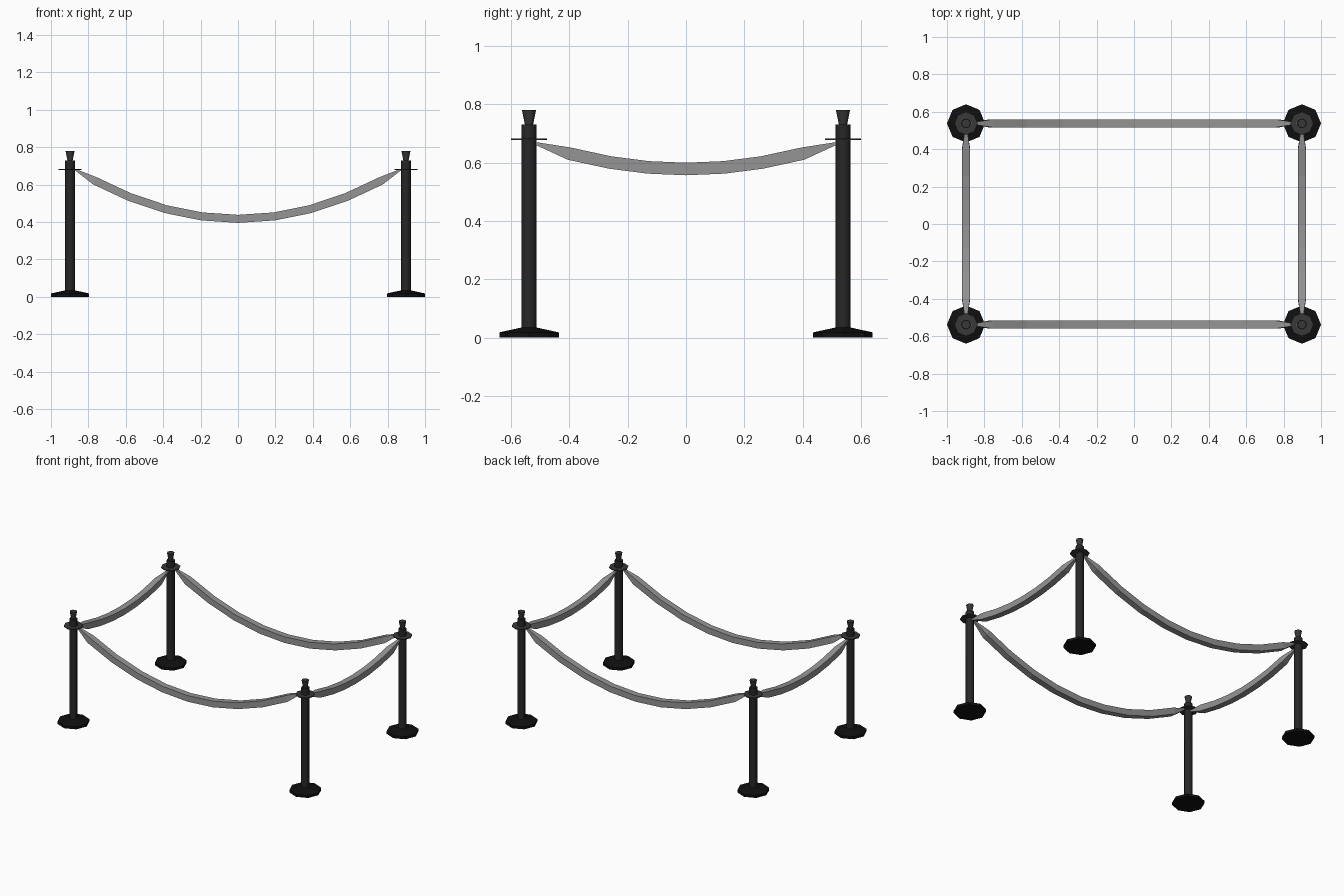
import bpy, bmesh, math
from mathutils import Vector

if "Cube" in bpy.data.objects:
    bpy.data.objects.remove(bpy.data.objects["Cube"])

PX, PY = 0.898, 0.538  # post centres


def material(name, v):
    m = bpy.data.materials.new(name)
    m.diffuse_color = (v, v, v, 1)
    m.use_nodes = True
    m.node_tree.nodes["Principled BSDF"].inputs["Base Color"].default_value = m.diffuse_color
    return m


BASE = material("black", 0.005)
POLE = material("dark_grey", 0.02)
TOP = material("charcoal", 0.04)
ROPE = material("mid_grey", 0.3)


def sweep(name, rings, mat, smooth=False):
    """Skin a list of cross-section rings into a closed solid."""
    bm = bmesh.new()
    vs = [[bm.verts.new(p) for p in r] for r in rings]
    n = len(rings[0])
    for a, b in zip(vs, vs[1:]):
        for i in range(n):
            j = (i + 1) % n
            bm.faces.new((a[i], a[j], b[j], b[i]))
    bm.faces.new(vs[0])
    bm.faces.new(vs[-1])
    bmesh.ops.recalc_face_normals(bm, faces=bm.faces)
    me = bpy.data.meshes.new(name)
    bm.to_mesh(me)
    bm.free()
    me.materials.append(mat)
    ob = bpy.data.objects.new(name, me)
    bpy.context.collection.objects.link(ob)
    if smooth:
        bpy.ops.object.select_all(action='DESELECT')
        ob.select_set(True)
        bpy.context.view_layer.objects.active = ob
        bpy.ops.object.shade_smooth_by_angle(angle=math.radians(50))
    return ob


def turned(name, x, y, profile, mat, smooth=False):
    """Eight-sided turned part from (radius, height) pairs."""
    rings = [[(x + r * math.cos(k * math.pi / 4), y + r * math.sin(k * math.pi / 4), z)
              for k in range(8)] for r, z in profile]
    return sweep(name, rings, mat, smooth)


def rope(name, half, sag_z, end_z, stations, along_x, offset):
    """Square rope hanging in a parabola, pinched at both ends."""
    ts = [-t for t in reversed(stations)] + [0] + stations
    rings = []
    k = (end_z - sag_z) / half ** 2
    for t in ts:
        h = 0.004 if abs(t) == half else 0.0215
        nrm = Vector((-2 * k * t, 1)).normalized() * h
        ring = []
        for s, w in ((1, 1), (1, -1), (-1, -1), (-1, 1)):
            a, z, c = t + s * nrm.x, sag_z + k * t * t + s * nrm.y, offset + w * h
            ring.append((a, c, z) if along_x else (c, a, z))
        rings.append(ring)
    sweep(name, rings, ROPE)


# Four posts
for sx, nx in ((-1, "left"), (1, "right")):
    for sy, ny in ((-1, "front"), (1, "back")):
        x, y, tag = sx * PX, sy * PY, f"{ny}_{nx}"
        turned("base_" + tag, x, y, [(0.102, 0), (0.102, 0.018), (0.025, 0.035)], BASE)
        turned("pole_" + tag, x, y, [(0.0262, 0.02), (0.0262, 0.73)], POLE, True)
        turned("collar_" + tag, x, y, [(0.062, 0.677), (0.062, 0.683)], TOP)
        turned("finial_" + tag, x, y, [(0.014, 0.729), (0.024, 0.78)], TOP, True)

# Long ropes front and back, short ropes left and right
for s, a, b in ((-1, "front", "left"), (1, "back", "right")):
    rope("rope_" + a, 0.87, 0.417, 0.68, [0.194, 0.387, 0.58, 0.765, 0.87], True, s * PY)
    rope("rope_" + b, 0.52, 0.578, 0.667, [0.13, 0.26, 0.4, 0.52], False, s * PX)
